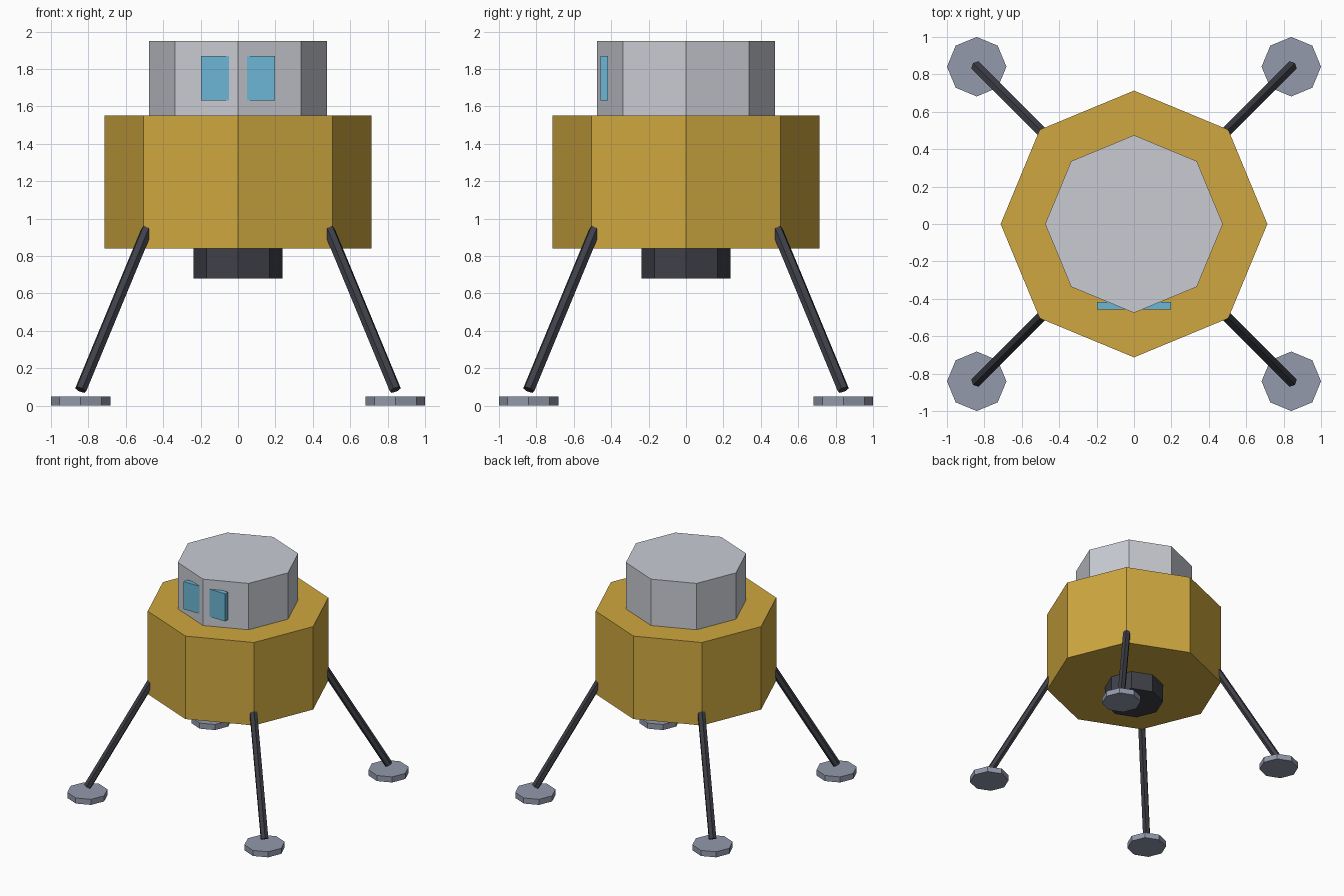
import bpy
from mathutils import Vector

if "Cube" in bpy.data.objects:
    bpy.data.objects.remove(bpy.data.objects["Cube"])


def material(name, r, g, b):
    m = bpy.data.materials.new(name)
    m.diffuse_color = (r, g, b, 1)
    m.use_nodes = True
    m.node_tree.nodes["Principled BSDF"].inputs["Base Color"].default_value = m.diffuse_color
    return m


gold = material("gold_foil", 0.62, 0.39, 0.05)
silver = material("silver", 0.58, 0.60, 0.65)
dark = material("dark_metal", 0.05, 0.052, 0.065)
pad_grey = material("pad_grey", 0.29, 0.32, 0.41)
glass = material("window_blue", 0.15, 0.47, 0.66)


def finish(name, mat):
    ob = bpy.context.object
    ob.name = name
    ob.data.materials.append(mat)
    return ob


def prism(name, radius, z0, z1, mat, x=0, y=0):
    bpy.ops.mesh.primitive_cylinder_add(vertices=8, radius=radius, depth=z1 - z0,
                                        location=(x, y, (z0 + z1) / 2))
    return finish(name, mat)


def strut(name, a, b, radius, mat):
    a, b = Vector(a), Vector(b)
    d = b - a
    bpy.ops.mesh.primitive_cylinder_add(vertices=6, radius=radius, depth=d.length,
                                        location=(a + b) / 2,
                                        rotation=d.to_track_quat('Z', 'Y').to_euler())
    return finish(name, mat)


# Stacked octagonal hull
prism("engine_nozzle", 0.238, 0.68, 0.85, dark)
prism("descent_body", 0.713, 0.84, 1.552, gold)
prism("crew_cabin", 0.475, 1.552, 1.95, silver)

# Four splayed legs with foot pads
for sy, fb in ((-1, "front"), (1, "back")):
    for sx, lr in ((-1, "left"), (1, "right")):
        strut(f"{fb}_{lr}_leg", (sx * 0.841, sy * 0.841, 0.085),
              (sx * 0.485, sy * 0.485, 0.945), 0.032, dark)
        prism(f"{fb}_{lr}_foot_pad", 0.159, 0, 0.048, pad_grey, sx * 0.841, sy * 0.841)

# Pair of front windows
for sx, lr in ((-1, "left"), (1, "right")):
    bpy.ops.mesh.primitive_cube_add(size=1, location=(sx * 0.123, -0.436, 1.751))
    window = finish(f"{lr}_window", glass)
    window.scale = (0.15, 0.04, 0.237)
